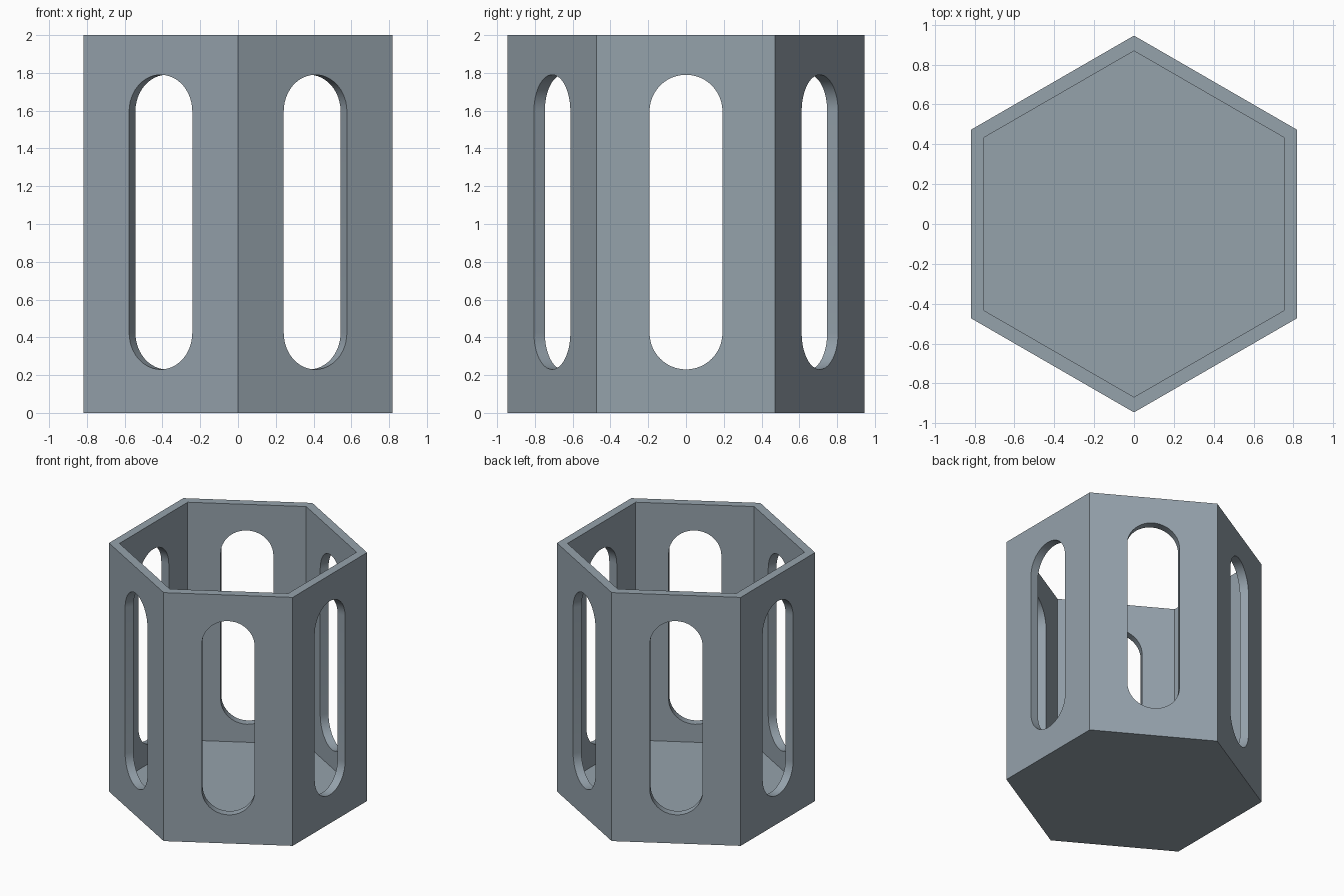
import bpy
import bmesh
from math import pi, sin, cos

cube = bpy.data.objects.get("Cube")
if cube:
    bpy.data.objects.remove(cube, do_unlink=True)

OUTER, INNER = 0.945, 0.868      # corner radii of the hexagon
HEIGHT, FLOOR = 2.0, 0.085
SLOT_R, SLOT_LOW, SLOT_HIGH = 0.193, 0.23, 1.79

grey = bpy.data.materials.new("blue_grey")
grey.use_nodes = True
colour = (0.30, 0.36, 0.41, 1)
grey.diffuse_color = colour
grey.node_tree.nodes["Principled BSDF"].inputs["Base Color"].default_value = colour


def make_object(name, bm):
    bmesh.ops.recalc_face_normals(bm, faces=bm.faces)
    mesh = bpy.data.meshes.new(name)
    bm.to_mesh(mesh)
    bm.free()
    mesh.materials.append(grey)
    obj = bpy.data.objects.new(name, mesh)
    bpy.context.collection.objects.link(obj)
    return obj


def bridge(bm, a, b):
    for i in range(len(a)):
        j = (i + 1) % len(a)
        bm.faces.new((a[i], a[j], b[j], b[i]))


def hexagon(bm, radius, z):
    return [bm.verts.new((radius * sin(i * pi / 3), radius * cos(i * pi / 3), z))
            for i in range(6)]


# Hexagonal cup: outer wall, rim, inner wall, closed floor
bm = bmesh.new()
rings = [hexagon(bm, r, z) for r, z in
         ((OUTER, 0), (OUTER, HEIGHT), (INNER, HEIGHT), (INNER, FLOOR))]
for a, b in zip(rings, rings[1:]):
    bridge(bm, a, b)
bm.faces.new(rings[0])
bm.faces.new(rings[-1])
cup = make_object("hexagonal_holder", bm)


def slot_cutter(angle):
    """Rounded slot profile pushed through one wall."""
    n = 24
    profile = []
    for start, z in ((0, SLOT_HIGH - SLOT_R), (pi, SLOT_LOW + SLOT_R)):
        for i in range(n + 1):
            t = start + pi * i / n
            profile.append((SLOT_R * cos(t), z + SLOT_R * sin(t)))
    bm = bmesh.new()
    loops = [[bm.verts.new((d * cos(angle) - w * sin(angle),
                            d * sin(angle) + w * cos(angle), z))
              for w, z in profile] for d in (0.6, 1.0)]
    bridge(bm, *loops)
    for loop in loops:
        bm.faces.new(loop)
    cutter = make_object("slot_cutter", bm)
    cutter.hide_render = True
    return cutter


# One slot in the middle of each wall
cutters = [slot_cutter(i * pi / 3) for i in range(6)]
for cutter in cutters:
    mod = cup.modifiers.new("slot", "BOOLEAN")
    mod.operation = "DIFFERENCE"
    mod.solver = "EXACT"
    mod.object = cutter

# Bake the cuts and drop the cutters
depsgraph = bpy.context.evaluated_depsgraph_get()
cut_mesh = bpy.data.meshes.new_from_object(cup.evaluated_get(depsgraph))
cup.modifiers.clear()
cup.data = cut_mesh
for cutter in cutters:
    bpy.data.objects.remove(cutter, do_unlink=True)

bpy.ops.object.select_all(action="DESELECT")
cup.select_set(True)
bpy.context.view_layer.objects.active = cup
bpy.ops.object.shade_smooth_by_angle(angle=pi / 6)
